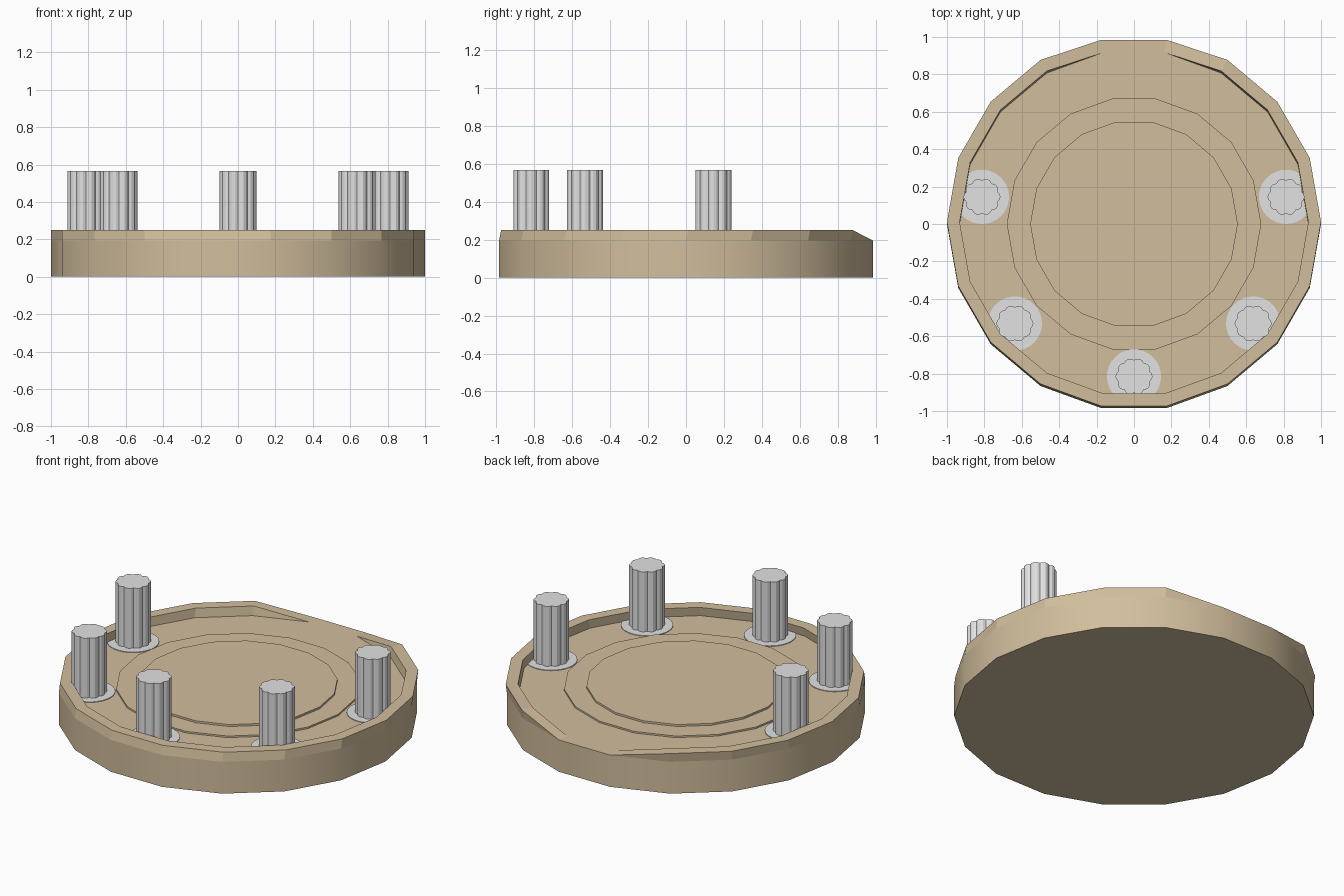
import bpy, bmesh, math

if "Cube" in bpy.data.objects:
    bpy.data.objects.remove(bpy.data.objects["Cube"])


def material(name, rgb):
    m = bpy.data.materials.new(name)
    m.diffuse_color = (*rgb, 1.0)
    m.use_nodes = True
    m.node_tree.nodes["Principled BSDF"].inputs["Base Color"].default_value = m.diffuse_color
    return m


tan = material("tan", (0.64, 0.515, 0.335))
grey = material("light grey", (0.76, 0.76, 0.76))


def loft(name, rings, mat, smooth_rule=None):
    """Skin a stack of equal-length point rings and cap both ends."""
    bm = bmesh.new()
    loops = [[bm.verts.new(p) for p in ring] for ring in rings]
    n = len(loops[0])
    for a, b in zip(loops, loops[1:]):
        for i in range(n):
            j = (i + 1) % n
            bm.faces.new((a[i], a[j], b[j], b[i]))
    bm.faces.new(loops[0][::-1])
    bm.faces.new(loops[-1])
    bmesh.ops.remove_doubles(bm, verts=bm.verts[:], dist=1e-4)
    bm.normal_update()
    for f in bm.faces:
        f.smooth = bool(smooth_rule and smooth_rule(f))
    me = bpy.data.meshes.new(name)
    bm.to_mesh(me)
    bm.free()
    me.materials.append(mat)
    ob = bpy.data.objects.new(name, me)
    bpy.context.collection.objects.link(ob)
    return ob


SIDES = 18
FLOOR = 0.195


def ring(r, z, rim=False):
    """18-sided ring; rim rings dip to the floor at the two rear corners."""
    pts = []
    for i in range(SIDES):
        a = 2 * math.pi * i / SIDES
        raised = rim and i not in (4, 5)
        pts.append((r * math.cos(a), r * math.sin(a) + (0.011 if raised else 0),
                    0.25 if raised else z))
    return pts


# Dish: outer wall, raised rim with a lowered rear lip, two shallow steps
loft("dish_base", [
    ring(1.0, 0), ring(1.0, FLOOR),
    ring(1.0, FLOOR, True), ring(0.932, FLOOR, True),
    ring(0.932, FLOOR),
    ring(0.68, FLOOR), ring(0.68, FLOOR + 0.01),
    ring(0.555, FLOOR + 0.01), ring(0.555, FLOOR + 0.022),
], tan, lambda f: abs(f.normal.z) < 0.01 and min(v.co.z for v in f.verts) < 0.01)


def circle(x, y, z, n, radius):
    return [(x + radius(a) * math.cos(a), y + radius(a) * math.sin(a), z)
            for a in (2 * math.pi * i / n for i in range(n))]


# Pegs: fluted posts, each on a thin round plate
LOBES = 10
spots = [(-0.813, 0.145), (0.813, 0.145), (-0.637, -0.532), (0.637, -0.532), (0, -0.815)]
for k, (x, y) in enumerate(spots, 1):
    loft(f"peg_plate_{k}", [circle(x, y, z, 32, lambda a: 0.145)
                            for z in (FLOOR - 0.004, FLOOR + 0.004)], grey)
    fluted = lambda a: 0.088 + 0.011 * abs(math.sin(a * LOBES / 2 + math.pi / 2))
    loft(f"peg_{k}", [circle(x, y, z, LOBES * 4, fluted)
                      for z in (FLOOR, 0.566)], grey)
